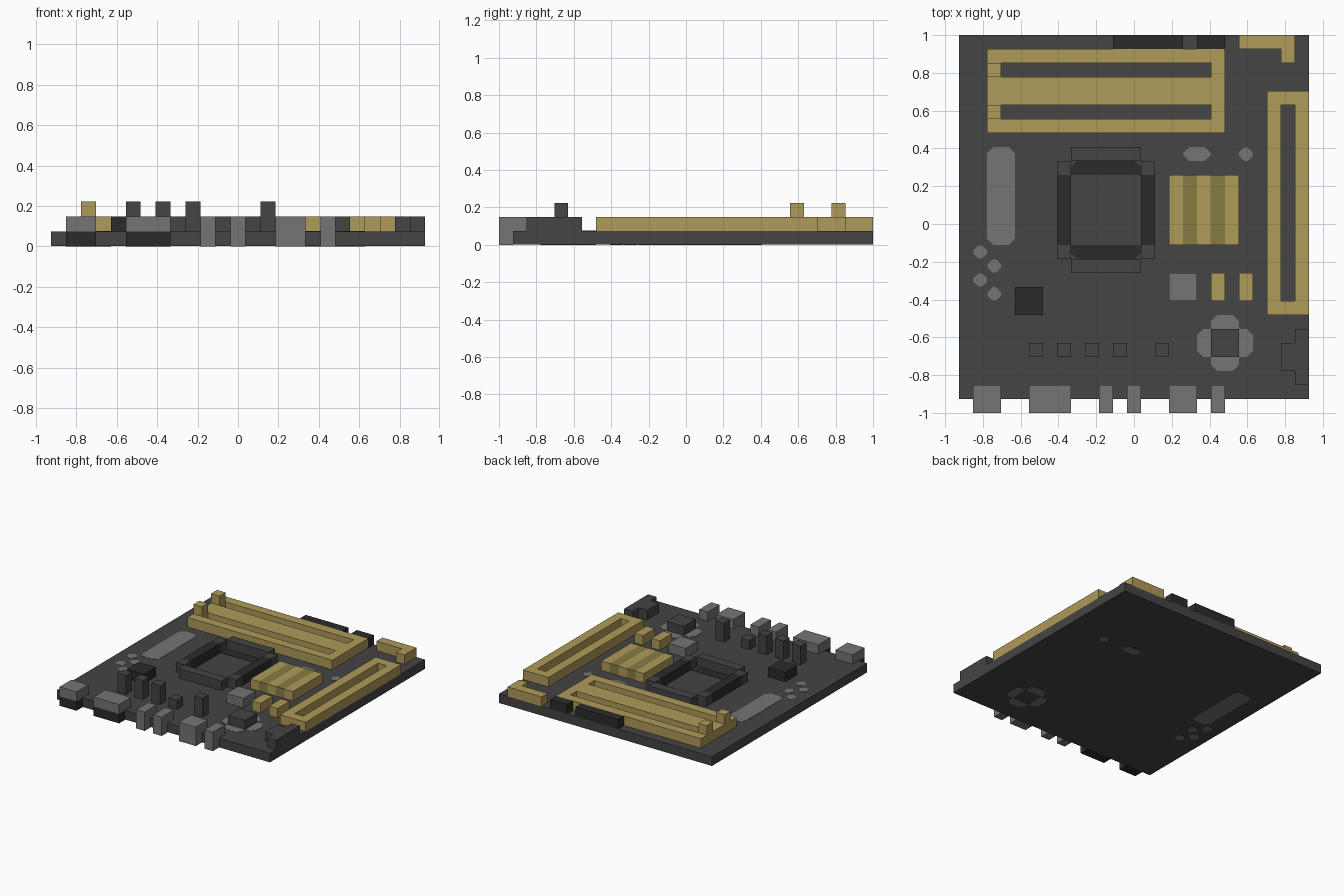
import bpy, bmesh

cube = bpy.data.objects.get("Cube")
if cube:
    bpy.data.objects.remove(cube, do_unlink=True)

U = 2 / 27          # one block
EPS = 0.03          # how far flush inlays stand proud, in blocks


def material(name, rgb):
    m = bpy.data.materials.new(name)
    m.use_nodes = True
    m.diffuse_color = (*rgb, 1)
    m.node_tree.nodes["Principled BSDF"].inputs["Base Color"].default_value = (*rgb, 1)
    return m


BOARD = material("board_grey", (0.058, 0.058, 0.058))
LIGHT = material("light_grey", (0.178, 0.178, 0.178))
BLACK = material("black", (0.024, 0.024, 0.024))
GOLD = material("gold", (0.43, 0.325, 0.1))
DARK_GOLD = material("dark_gold", (0.242, 0.202, 0.054))


def point(bm, x, y, z):
    return bm.verts.new(((x - 12.5) * U, (y - 13.5) * U, z * U))


def finish(name, bm, mat):
    bmesh.ops.recalc_face_normals(bm, faces=bm.faces[:])
    mesh = bpy.data.meshes.new(name)
    bm.to_mesh(mesh)
    bm.free()
    mesh.materials.append(mat)
    obj = bpy.data.objects.new(name, mesh)
    bpy.context.collection.objects.link(obj)
    return obj


def cells_of(rects):
    return {(x, y) for x0, y0, x1, y1 in rects
            for x in range(x0, x1) for y in range(y0, y1)}


def slab(name, mat, rects, z0=1, z1=2, holes=()):
    """Solid from block rectangles (x0, y0, x1, y1) less the holes."""
    cells = cells_of(rects) - cells_of(holes)
    bm = bmesh.new()
    for x, y in sorted(cells):
        ring = [(x, y), (x + 1, y), (x + 1, y + 1), (x, y + 1)]
        neighbours = [(x, y - 1), (x + 1, y), (x, y + 1), (x - 1, y)]
        bm.faces.new([point(bm, *p, z1) for p in ring])
        bm.faces.new([point(bm, *p, z0) for p in reversed(ring)])
        for k, n in enumerate(neighbours):
            if n not in cells:
                a, b = ring[k], ring[(k + 1) % 4]
                bm.faces.new([point(bm, *a, z0), point(bm, *b, z0),
                              point(bm, *b, z1), point(bm, *a, z1)])
    bmesh.ops.remove_doubles(bm, verts=bm.verts[:], dist=1e-4)
    bmesh.ops.dissolve_limit(bm, angle_limit=0.02, verts=bm.verts[:], edges=bm.edges[:])
    return finish(name, bm, mat)


def inlay(name, mat, x0, y0, x1, y1, cut=0.45, corners="abcd", z0=0):
    """Flush patch through the board; corners a-d run anticlockwise from x0, y0."""
    c = cut
    spec = {"a": [(x0, y0 + c), (x0 + c, y0)], "b": [(x1 - c, y0), (x1, y0 + c)],
            "c": [(x1, y1 - c), (x1 - c, y1)], "d": [(x0 + c, y1), (x0, y1 - c)]}
    square = {"a": (x0, y0), "b": (x1, y0), "c": (x1, y1), "d": (x0, y1)}
    outline = []
    for k in "abcd":
        outline += spec[k] if k in corners else [square[k]]
    bm = bmesh.new()
    low = [point(bm, *p, z0) for p in outline]
    high = [point(bm, *p, 1 + EPS) for p in outline]
    bm.faces.new(high)
    bm.faces.new(low[::-1])
    for i in range(len(low)):
        j = (i + 1) % len(low)
        bm.faces.new([low[i], low[j], high[j], high[i]])
    return finish(name, bm, mat)


# Board
slab("circuit_board", BOARD, [(0, 1, 25, 27)], EPS, 1)

# Memory slots with end latches
slab("memory_slots", GOLD, [(2, 20, 19, 26)],
     holes=[(3, 21, 18, 22), (3, 24, 18, 25)])
for n, y in enumerate((21, 24)):
    slab(f"memory_latch_{n + 1}", GOLD, [(2, y, 3, y + 1)], 2, 3)

# Long expansion slot and corner bracket
slab("expansion_slot", GOLD, [(22, 7, 25, 23)], holes=[(23, 8, 24, 22)])
slab("corner_bracket", GOLD, [(20, 26, 24, 27), (23, 25, 24, 27)])

# Rear headers
slab("rear_header_long", BLACK, [(11, 26, 16, 27)])
slab("rear_header_short", BLACK, [(17, 26, 19, 27)])

# Processor socket: raised frame, black side bars, black floor strips
slab("socket_frame", BOARD, [(8, 10, 13, 11), (8, 18, 13, 19),
                             (7, 11, 8, 12), (13, 11, 14, 12),
                             (7, 17, 8, 18), (13, 17, 14, 18)])
for side, x in (("right", 7), ("left", 13)):
    slab(f"socket_bar_{side}", BLACK, [(x, 12, x + 1, 17)])
inlay("socket_floor_front", BLACK, 8, 11, 13, 12, corners="ab", z0=0.5)
inlay("socket_floor_back", BLACK, 8, 17, 13, 18, corners="cd", z0=0.5)

# Striped heat sink
for i in range(5):
    slab(f"heat_sink_fin_{i + 1}", DARK_GOLD if i % 2 else GOLD,
         [(15 + i, 12, 16 + i, 17)])

# Small chips
slab("grey_chip", LIGHT, [(15, 8, 17, 10)])
slab("gold_chip_1", GOLD, [(18, 8, 19, 10)])
slab("gold_chip_2", GOLD, [(20, 8, 21, 10)])
slab("black_chip", BLACK, [(4, 7, 6, 9)])

# Row of capacitors
for i, (x, top) in enumerate(((5, 3), (7, 3), (9, 3), (11, 2), (14, 3))):
    slab(f"capacitor_{i + 1}", BOARD, [(x, 4, x + 1, 5)], 1, top)

# Side connector
slab("side_connector", BOARD, [(24, 2, 25, 6), (23, 3, 24, 5)])

# Front ports: wide ones on a black foot, the others grey to the ground
for i, (x0, x1, foot) in enumerate(((1, 3, BLACK), (5, 8, BLACK), (10, 11, LIGHT),
                                    (12, 13, LIGHT), (15, 17, LIGHT), (18, 19, LIGHT))):
    slab(f"port_{i + 1}", LIGHT, [(x0, 0, x1, 2)])
    slab(f"port_foot_{i + 1}", foot, [(x0, 0, x1, 1)], 0, 1)

# Round chip mount: raised centre and four flush petals
slab("mount_chip", BOARD, [(18, 4, 20, 6)])
for name, rect, corners in (("front", (18, 3, 20, 4), "ab"), ("back", (18, 6, 20, 7), "cd"),
                            ("right", (17, 4, 18, 6), "ad"), ("left", (20, 4, 21, 6), "bc")):
    inlay(f"mount_petal_{name}", LIGHT, *rect, corners=corners)

# Flush solder pads
inlay("long_pad", LIGHT, 2, 12, 4, 19)
inlay("oval_pad", LIGHT, 16, 18, 18, 19)
for i, (x, y) in enumerate(((1, 11), (2, 10), (1, 9), (2, 8), (20, 18))):
    inlay(f"round_pad_{i + 1}", LIGHT, x + 0.02, y + 0.02, x + 0.98, y + 0.98, cut=0.35)
